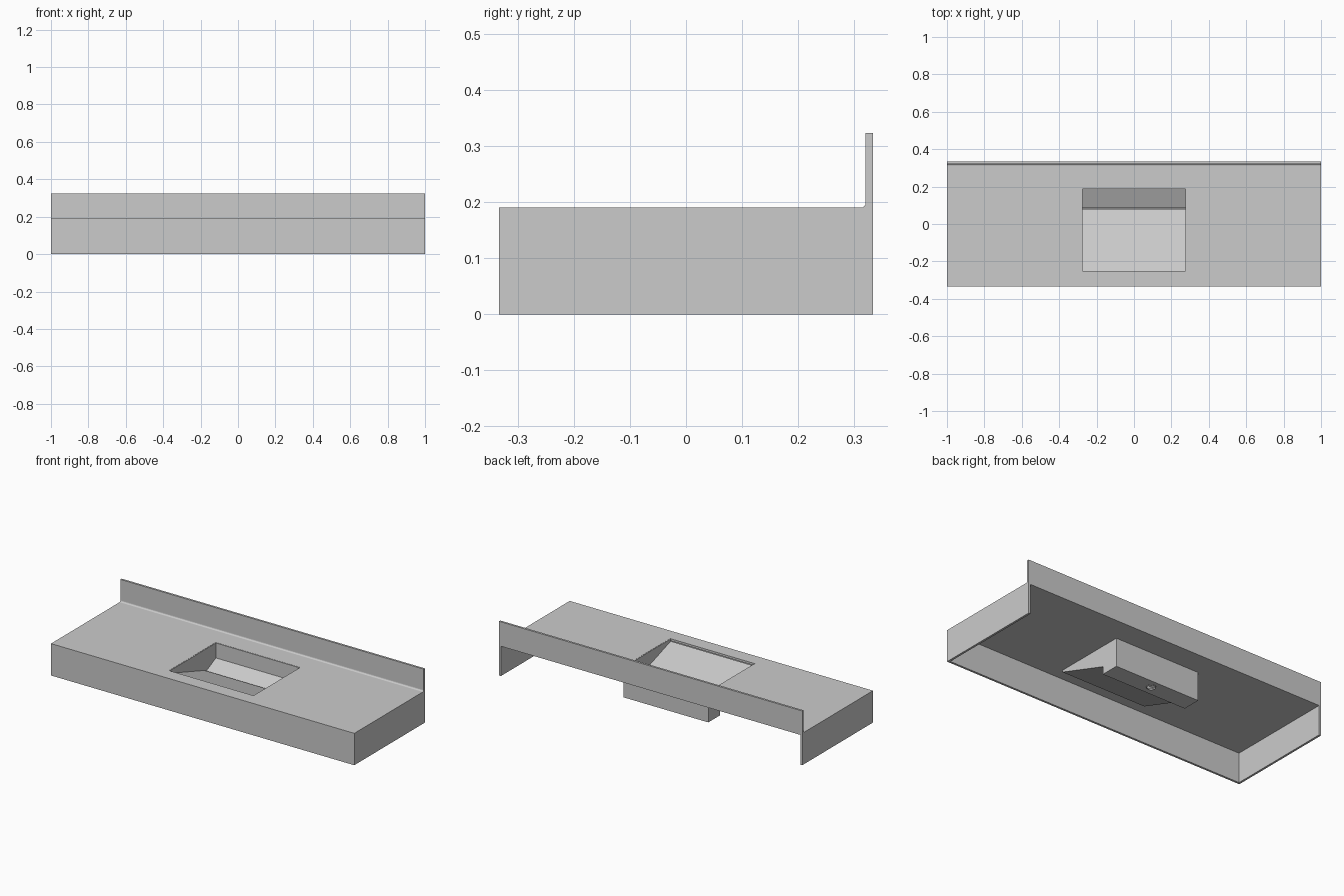
import bpy, bmesh, math

if "Cube" in bpy.data.objects:
    bpy.data.objects.remove(bpy.data.objects["Cube"])


def extrude_profile(name, pts, x0, x1):
    """Solid made from a closed (y, z) outline, extruded along x."""
    bm = bmesh.new()
    face = bm.faces.new([bm.verts.new((x0, y, z)) for y, z in pts])
    ext = bmesh.ops.extrude_face_region(bm, geom=[face])
    moved = [v for v in ext["geom"] if isinstance(v, bmesh.types.BMVert)]
    bmesh.ops.translate(bm, verts=moved, vec=(x1 - x0, 0, 0))
    bmesh.ops.recalc_face_normals(bm, faces=bm.faces)
    mesh = bpy.data.meshes.new(name)
    bm.to_mesh(mesh)
    bm.free()
    obj = bpy.data.objects.new(name, mesh)
    bpy.context.collection.objects.link(obj)
    return obj


def rect(y0, y1, z0, z1):
    return [(y0, z0), (y1, z0), (y1, z1), (y0, z1)]


def cut(target, cutter):
    cutter.hide_render = True
    cutter.hide_viewport = True
    cutter.display_type = 'WIRE'
    mod = target.modifiers.new("opening", 'BOOLEAN')
    mod.operation = 'DIFFERENCE'
    mod.solver = 'EXACT'
    mod.object = cutter


D = 0.333      # half depth
TOP = 0.19     # counter height
T = 0.0125     # panel thickness
W = 0.28       # half width of basin
S = 0.004      # basin sheet thickness
YF, YR, YB = -0.25, 0.08, 0.19   # basin front, ramp end, back

# Counter: front apron, top, coved joint and backsplash in one profile
r = 0.009
cove = [(D - T - r + r * math.sin(a), TOP + r - r * math.cos(a))
        for a in [i * math.pi / 12 for i in range(7)]]
profile = [(-D, 0), (-D, TOP)] + cove + [
    (D - T, 0.323), (D, 0.323), (D, TOP - T), (-D + T, TOP - T), (-D + T, 0)]
counter = extrude_profile("counter", profile, -1, 1)
opening = extrude_profile("basin_opening_cutter", rect(YF, YB, 0.1, 0.25), -W, W)
cut(counter, opening)

# Side aprons
for side, name in ((-1, "left"), (1, "right")):
    extrude_profile(name + "_apron", rect(-D + T, D, 0, TOP - T),
                    side * (1 - T), side)

# Basin side walls
LIP, LOW, BOT = 0.175, 0.066, 0.008
outline = [(YF, TOP - 0.001), (YF, LIP - 0.008), (YR, LOW - 0.012),
           (YR, BOT), (YB, BOT), (YB, TOP - 0.001)]
for side, name in ((-1, "left"), (1, "right")):
    extrude_profile(name + "_basin_wall", outline, side * (W - S), side * W)

# Basin ramp, back wall, sloped drain cover and hidden trough
xi = W - S
extrude_profile("basin_ramp", [(YF, LIP), (YR, LOW), (YR, LOW - 0.012),
                               (YF, LIP - 0.008)], -xi, xi)
extrude_profile("basin_back_wall", rect(YB - S, YB, BOT, TOP - 0.001), -xi, xi)
extrude_profile("drain_cover", [(YB - S, 0.10), (YR + 0.006, 0.052),
                                (YR + 0.006, 0.048), (YB - S, 0.096)], -xi, xi)
extrude_profile("trough_front", rect(YR, YR + S, BOT, LOW - 0.012), -xi, xi)
floor = extrude_profile("trough_floor", rect(YR + S, YB - S, BOT, BOT + S), -xi, xi)

# Drain hole with a short collar
bpy.ops.mesh.primitive_cylinder_add(vertices=32, radius=0.023, depth=0.05,
                                    location=(0, 0.14, BOT))
hole = bpy.context.object
hole.name = "drain_cutter"
cut(floor, hole)

bm = bmesh.new()
n = 32
rings = []
for rad, z in ((0.023, 0.004), (0.026, 0.004), (0.026, BOT + S), (0.023, BOT + S)):
    rings.append([bm.verts.new((rad * math.cos(2 * math.pi * i / n),
                                0.14 + rad * math.sin(2 * math.pi * i / n), z))
                  for i in range(n)])
for k in range(4):
    a, b = rings[k], rings[(k + 1) % 4]
    for i in range(n):
        j = (i + 1) % n
        bm.faces.new((a[i], a[j], b[j], b[i]))
bmesh.ops.recalc_face_normals(bm, faces=bm.faces)
mesh = bpy.data.meshes.new("drain_collar")
bm.to_mesh(mesh)
bm.free()
bpy.context.collection.objects.link(bpy.data.objects.new("drain_collar", mesh))
